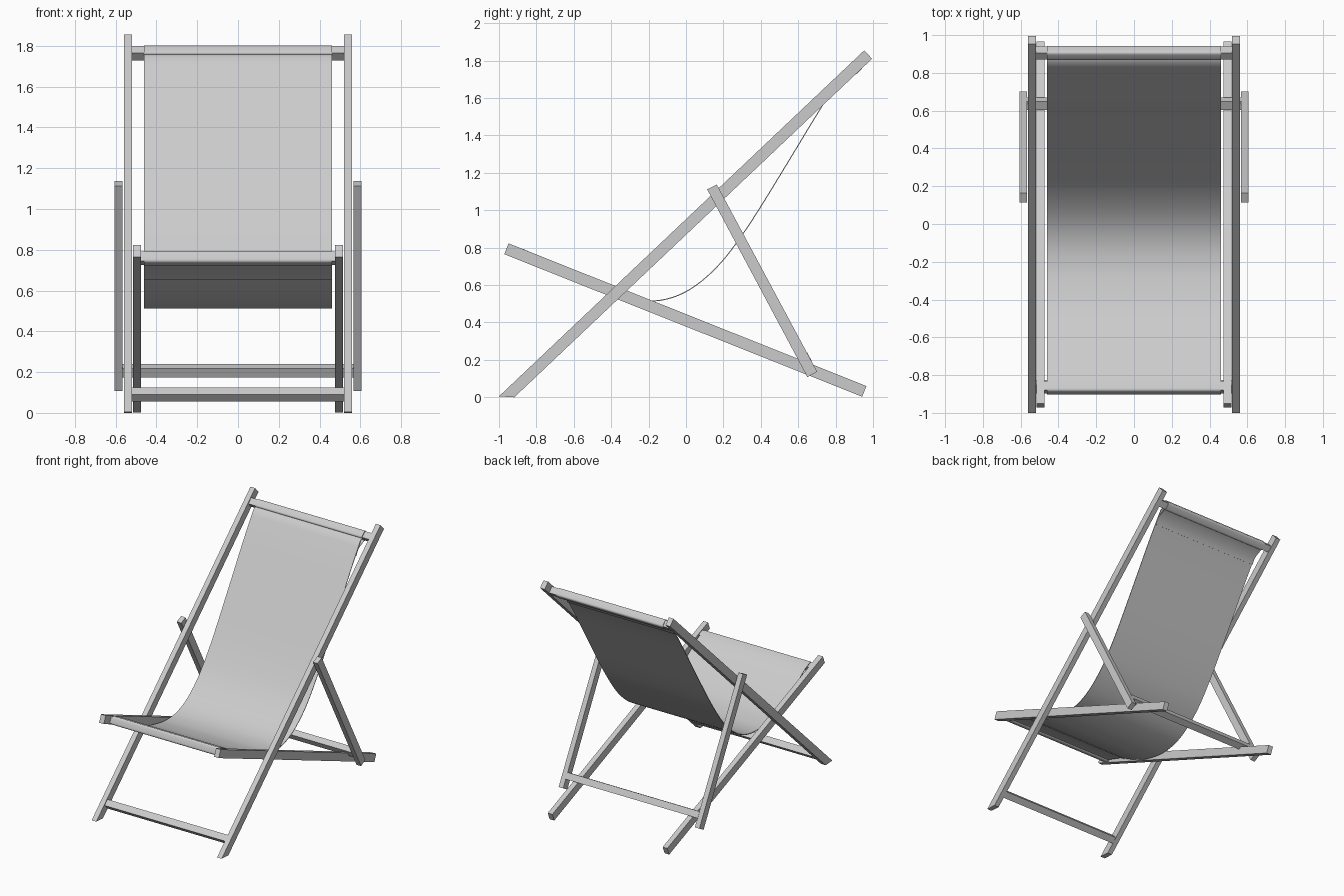
import bpy, bmesh, math
from mathutils import Vector

if "Cube" in bpy.data.objects:
    bpy.data.objects.remove(bpy.data.objects["Cube"])


def prism(name, profile, x0, x1):
    """Extrude a (y, z) outline along x."""
    bm = bmesh.new()
    a = [bm.verts.new((x0, y, z)) for y, z in profile]
    b = [bm.verts.new((x1, y, z)) for y, z in profile]
    n = len(profile)
    bm.faces.new(a)
    bm.faces.new(b[::-1])
    for i in range(n):
        bm.faces.new((a[i], b[i], b[(i + 1) % n], a[(i + 1) % n]))
    bmesh.ops.recalc_face_normals(bm, faces=bm.faces)
    me = bpy.data.meshes.new(name)
    bm.to_mesh(me)
    bm.free()
    ob = bpy.data.objects.new(name, me)
    bpy.context.collection.objects.link(ob)
    return ob


def rail_pair(name, profile, x0, x1):
    ob = prism(name, profile, x0, x1)
    m = ob.modifiers.new("mirror", "MIRROR")
    m.use_axis = (True, False, False)


def frame(angle):
    u = Vector((math.cos(angle), math.sin(angle)))
    return u, Vector((-u.y, u.x))


def crossbar(name, centre, angle, half_len, h=0.025):
    u, n = frame(angle)
    c = Vector(centre)
    prism(name, [c + u * i * h + n * j * h for i, j in
                 ((-1, -1), (1, -1), (1, 1), (-1, 1))], -half_len, half_len)


def wrap(centre, angle, corners, h=0.0285, r=0.012, steps=5):
    """Rounded-square path around a bar through the listed corners."""
    u, n = frame(angle)
    c = Vector(centre)
    pts = []
    for i, j in corners:
        mid = math.atan2(j, i)
        for k in range(steps):
            # clockwise sweep around each corner
            t = mid + math.pi / 4 - k / (steps - 1) * math.pi / 2
            p = Vector((i * (h - r) + r * math.cos(t), j * (h - r) + r * math.sin(t)))
            pts.append(c + u * p.x + n * p.y)
    return pts


def smooth_path(pts, steps=5):
    """Catmull-Rom curve through the points."""
    p = [Vector(q) for q in pts]
    p = [2 * p[0] - p[1]] + p + [2 * p[-1] - p[-2]]
    out = []
    for i in range(1, len(p) - 2):
        a, b, c, d = p[i - 1:i + 3]
        for k in range(steps):
            t = k / steps
            out.append(0.5 * (2 * b + (c - a) * t + (2 * a - 5 * b + 4 * c - d) * t * t
                              + (3 * b - a - 3 * c + d) * t ** 3))
    return out + [p[-2]]


BACK = math.radians(43.4)
SEAT = math.radians(-21.7)
STRUT = math.radians(-61.9)
TOP_C, FRONT_C = (0.905, 1.764), (-0.866, 0.758)

# side rails, mirrored left and right
rail_pair("back_rail", [(-1, 0.005), (-0.918, 0), (0.995, 1.81), (0.953, 1.855)], 0.52, 0.56)
rail_pair("seat_rail", [(-0.972, 0.765), (0.942, 0.003), (0.965, 0.06), (-0.949, 0.823)], 0.475, 0.515)
rail_pair("support_strut", [(0.113, 1.112), (0.649, 0.108), (0.701, 0.137), (0.165, 1.137)], 0.567, 0.606)

# crossbars
crossbar("top_bar", TOP_C, BACK, 0.53)
crossbar("foot_bar", (-0.862, 0.09), BACK, 0.53)
crossbar("seat_front_bar", FRONT_C, SEAT, 0.485)
crossbar("strut_bar", (0.637, 0.207), STRUT, 0.57)

# fabric sling: flap, wrap round front bar, hanging curve, wrap round top bar, flap
sling = smooth_path([(-0.81, 0.764), (-0.64, 0.652), (-0.45, 0.56), (-0.3, 0.522),
                     (-0.2, 0.514), (-0.1, 0.526), (0, 0.565), (0.1, 0.635), (0.2, 0.735),
                     (0.3, 0.868), (0.4, 1.02), (0.55, 1.265), (0.725, 1.553), (0.85, 1.745)])
front_wrap = wrap(FRONT_C, SEAT, [(1, -1), (-1, -1), (-1, 1)])
top_wrap = wrap(TOP_C, BACK, [(-1, 1), (1, 1), (1, -1), (-1, -1)])
path = ([Vector((-0.655, 0.656)), Vector((-0.70, 0.684))] + front_wrap + sling
        + top_wrap + [Vector((0.825, 1.697)), Vector((0.795, 1.65))])

bm = bmesh.new()
rows = [[bm.verts.new((x, p.x, p.y)) for x in (-0.46, 0.46)] for p in path]
for a, b in zip(rows, rows[1:]):
    bm.faces.new((a[0], a[1], b[1], b[0]))
me = bpy.data.meshes.new("fabric_sling")
bm.to_mesh(me)
bm.free()
fabric = bpy.data.objects.new("fabric_sling", me)
bpy.context.collection.objects.link(fabric)
s = fabric.modifiers.new("thickness", "SOLIDIFY")
s.thickness = 0.005
s.offset = 0
bpy.context.view_layer.objects.active = fabric
fabric.select_set(True)
bpy.ops.object.modifier_apply(modifier=s.name)
bpy.ops.object.shade_smooth_by_angle(angle=math.radians(40))
